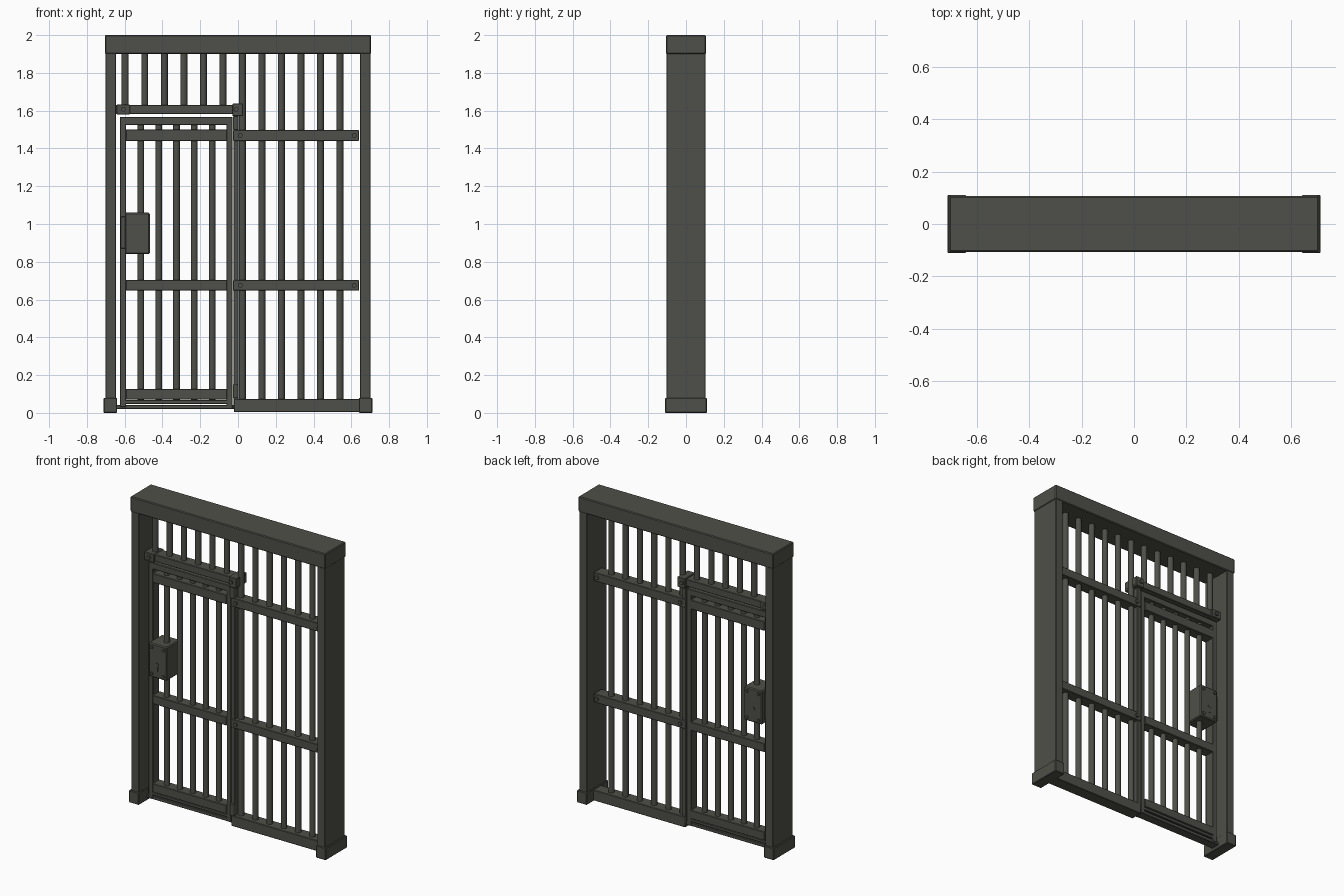
import bpy, math

if "Cube" in bpy.data.objects:
    bpy.data.objects.remove(bpy.data.objects["Cube"])

iron = bpy.data.materials.new("dark_iron")
iron.diffuse_color = (0.078, 0.078, 0.067, 1)
iron.use_nodes = True
iron.node_tree.nodes["Principled BSDF"].inputs["Base Color"].default_value = iron.diffuse_color


def finish(o, name, bevel=0.0):
    o.name = name
    o.data.materials.append(iron)
    if bevel:
        m = o.modifiers.new("bevel", 'BEVEL')
        m.width = bevel
        m.segments = 1
    return o


def box(name, x, y, z, bevel=0.003):
    bpy.ops.mesh.primitive_cube_add(size=1, location=[(a + b) / 2 for a, b in (x, y, z)])
    o = bpy.context.object
    o.scale = [b - a for a, b in (x, y, z)]
    bpy.ops.object.transform_apply(location=False, rotation=False, scale=True)
    return finish(o, name, bevel)


def rod(name, x, y, z0, z1, r, sides=12):
    bpy.ops.mesh.primitive_cylinder_add(vertices=sides, radius=r, depth=z1 - z0,
                                        location=(x, y, (z0 + z1) / 2))
    bpy.ops.object.shade_smooth_by_angle(angle=math.radians(40))
    return finish(bpy.context.object, name)


def bolts(name, x, z, y, r=0.013, h=0.012):
    # bolt heads on the front and the back
    for s in (-1, 1):
        bpy.ops.mesh.primitive_cylinder_add(vertices=8, radius=r, depth=h, location=(x, s * y, z),
                                            rotation=(math.pi / 2, 0, 0))
        finish(bpy.context.object, name)


# outer frame
box("top_beam", (-0.705, 0.705), (-0.106, 0.106), (1.9, 2.0), 0.005)
for s in (-1, 1):
    box("post", sorted((s * 0.645, s * 0.701)), (-0.103, 0.103), (0.0, 1.91))
    box("post_foot", sorted((s * 0.64, s * 0.712)), (-0.111, 0.111), (0.0, 0.08), 0.004)

# fixed bars: short above the door, long on the right
for i in range(12):
    x = -0.597 + i * 0.1033
    rod("fixed_bar", x, 0, 1.61 if i < 6 else 0.05, 1.91, 0.0185)

# fixed panel rails with bolts
for z0, z1 in ((1.44, 1.497), (0.647, 0.703)):
    box("fixed_rail", (-0.026, 0.64), (-0.04, 0.04), (z0, z1))
    for x in (0.012, 0.615):
        bolts("rail_bolt", x, (z0 + z1) / 2, 0.044)
box("fixed_bottom_rail", (-0.022, 0.65), (-0.04, 0.04), (0.004, 0.073))

# door opening: lintel, jamb, sill and brackets
box("lintel", (-0.65, 0.027), (-0.04, 0.04), (1.583, 1.63))
box("lintel_end_plate", (-0.643, -0.572), (-0.05, 0.05), (1.58, 1.633))
bolts("lintel_bolt", -0.607, 1.607, 0.054)
box("corner_bracket", (-0.03, 0.026), (-0.055, 0.055), (1.572, 1.637))
bolts("bracket_bolt", -0.01, 1.607, 0.059)
box("hinge_jamb", (-0.025, 0.002), (-0.035, 0.035), (0.03, 1.6))
box("door_sill", (-0.65, -0.02), (-0.03, 0.03), (0.02, 0.042))
for z in (1.5, 0.08):
    rod("hinge_pin", -0.012, -0.04, z, z + 0.07, 0.014)

# door frame and rails
box("door_stile", (-0.626, -0.592), (-0.032, 0.032), (0.03, 1.567))
box("door_hinge_stile", (-0.06, -0.028), (-0.032, 0.032), (0.02, 1.567))
box("door_top_rail", (-0.626, -0.028), (-0.032, 0.032), (1.525, 1.567))
box("door_bottom_edge", (-0.6, -0.05), (-0.032, 0.032), (0.048, 0.068))
for z0, z1 in ((1.44, 1.5), (0.647, 0.703), (0.07, 0.126)):
    box("door_rail", (-0.594, -0.058), (-0.036, 0.036), (z0, z1))
for i in range(5):
    rod("door_bar", -0.514 + i * 0.0942, 0, 0.06, 1.54, 0.0175)

# lock case with keyhole and latch plate
box("lock_case", (-0.598, -0.467), (-0.07, 0.07), (0.84, 1.06), 0.006)
box("latch_plate", (-0.622, -0.59), (-0.045, 0.045), (0.87, 1.04))
for x in (-0.575, -0.49):
    for z in (0.865, 1.035):
        bolts("lock_bolt", x, z, 0.072, 0.01, 0.01)
bolts("keyhole_round", -0.536, 0.93, 0.071, 0.012, 0.006)
for s in (-1, 1):
    box("keyhole_slot", (-0.542, -0.53), sorted((s * 0.068, s * 0.074)), (0.885, 0.93), 0)
